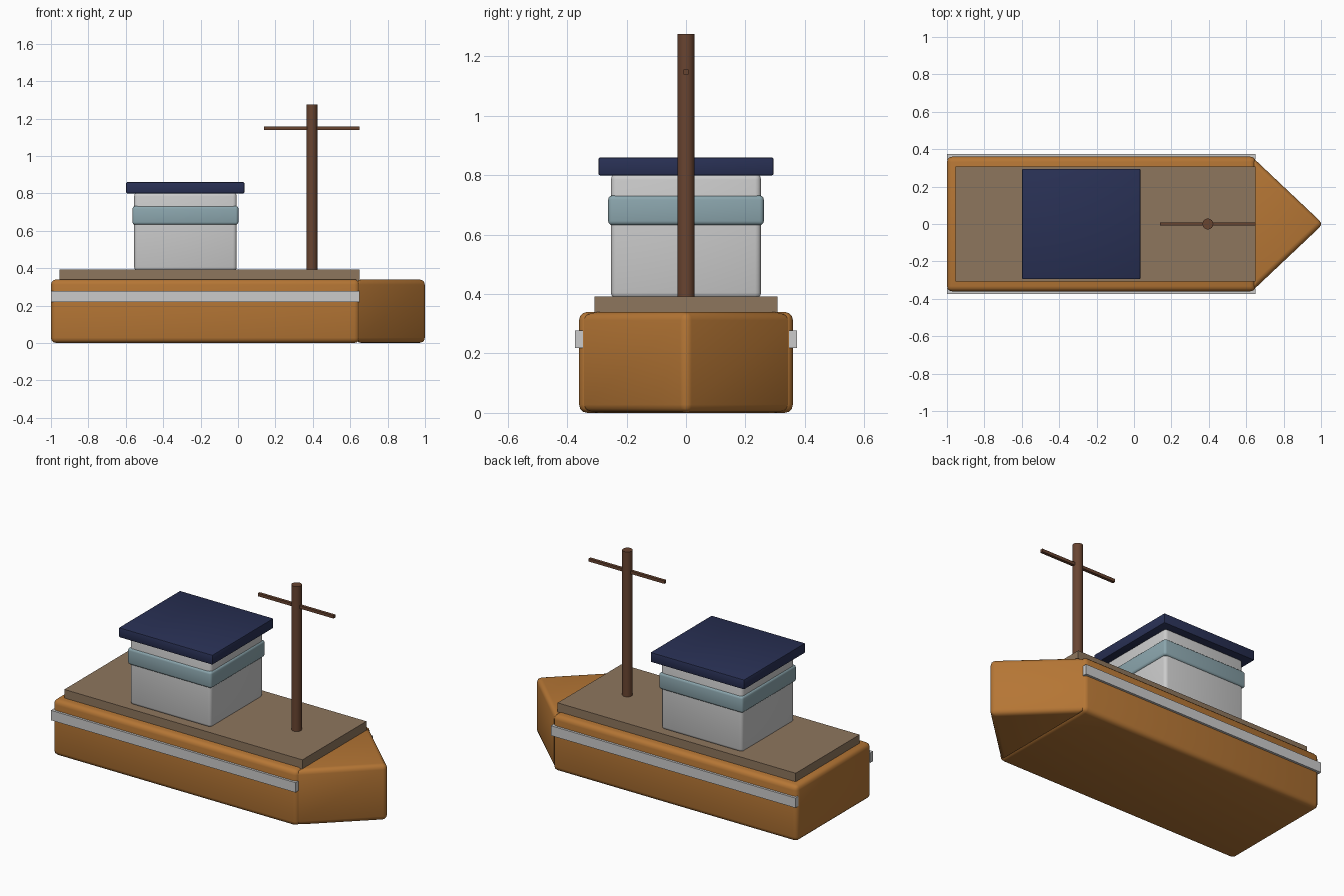
import bpy, bmesh, math

if "Cube" in bpy.data.objects:
    bpy.data.objects.remove(bpy.data.objects["Cube"])


def material(name, rgb):
    m = bpy.data.materials.new(name)
    m.diffuse_color = (*rgb, 1)
    m.use_nodes = True
    m.node_tree.nodes["Principled BSDF"].inputs["Base Color"].default_value = m.diffuse_color
    return m


ORANGE = material("hull_orange", (0.46, 0.18, 0.035))
WOOD = material("deck_wood", (0.27, 0.18, 0.11))
GLASS = material("window_blue", (0.26, 0.38, 0.42))
NAVY = material("roof_navy", (0.022, 0.03, 0.09))
BROWN = material("mast_brown", (0.14, 0.058, 0.03))


def finish(obj, mat, bevel=0, segments=3):
    if mat:
        obj.data.materials.append(mat)
    if bevel:
        mod = obj.modifiers.new("rounded_edges", 'BEVEL')
        mod.width = bevel
        mod.segments = segments
        mod.limit_method = 'ANGLE'
    bpy.ops.object.select_all(action='DESELECT')
    obj.select_set(True)
    bpy.context.view_layer.objects.active = obj
    if bevel:
        bpy.ops.object.modifier_apply(modifier="rounded_edges")
    bpy.ops.object.shade_smooth_by_angle(angle=math.radians(35))
    return obj


def prism(name, outline, z0, z1, mat=None, bevel=0, segments=3):
    """Extrude an xy outline from z0 up to z1."""
    bm = bmesh.new()
    face = bm.faces.new([bm.verts.new((x, y, z0)) for x, y in outline])
    top = bmesh.ops.extrude_face_region(bm, geom=[face])["geom"]
    bmesh.ops.translate(bm, vec=(0, 0, z1 - z0),
                        verts=[v for v in top if isinstance(v, bmesh.types.BMVert)])
    bmesh.ops.recalc_face_normals(bm, faces=bm.faces)
    mesh = bpy.data.meshes.new(name)
    bm.to_mesh(mesh)
    bm.free()
    obj = bpy.data.objects.new(name, mesh)
    bpy.context.collection.objects.link(obj)
    return finish(obj, mat, bevel, segments)


def box(name, x, y, z, mat=None, bevel=0, segments=3):
    outline = [(x[0], y[0]), (x[1], y[0]), (x[1], y[1]), (x[0], y[1])]
    return prism(name, outline, z[0], z[1], mat, bevel, segments)


# Hull and pointed bow
box("hull", (-1, 0.65), (-0.36, 0.36), (0, 0.34), ORANGE, 0.028)
prism("bow", [(0.63, -0.36), (1.0115, 0), (0.63, 0.36)], 0, 0.34, ORANGE, 0.028)

# Rub rails along both sides
for side, y in (("right", (-0.374, -0.346)), ("left", (0.346, 0.374))):
    box("rub_rail_" + side, (-1, 0.65), y, (0.218, 0.278))

# Deck
box("deck", (-0.955, 0.65), (-0.308, 0.308), (0.335, 0.392), WOOD)

# Cabin with window band and roof
box("cabin", (-0.555, -0.007), (-0.253, 0.253), (0.385, 0.805), None, 0.02)
box("window_band", (-0.564, 0.002), (-0.262, 0.262), (0.632, 0.732), GLASS, 0.014)
box("cabin_roof", (-0.598, 0.034), (-0.295, 0.295), (0.8, 0.86), NAVY, 0.006, 2)

# Mast and crossing yard
bpy.ops.mesh.primitive_cylinder_add(vertices=24, radius=0.029, depth=0.89,
                                    location=(0.395, 0, 0.83))
mast = bpy.context.object
mast.name = "mast"
finish(mast, BROWN)
box("yard", (0.14, 0.65), (-0.009, 0.009), (1.139, 1.157), BROWN)
